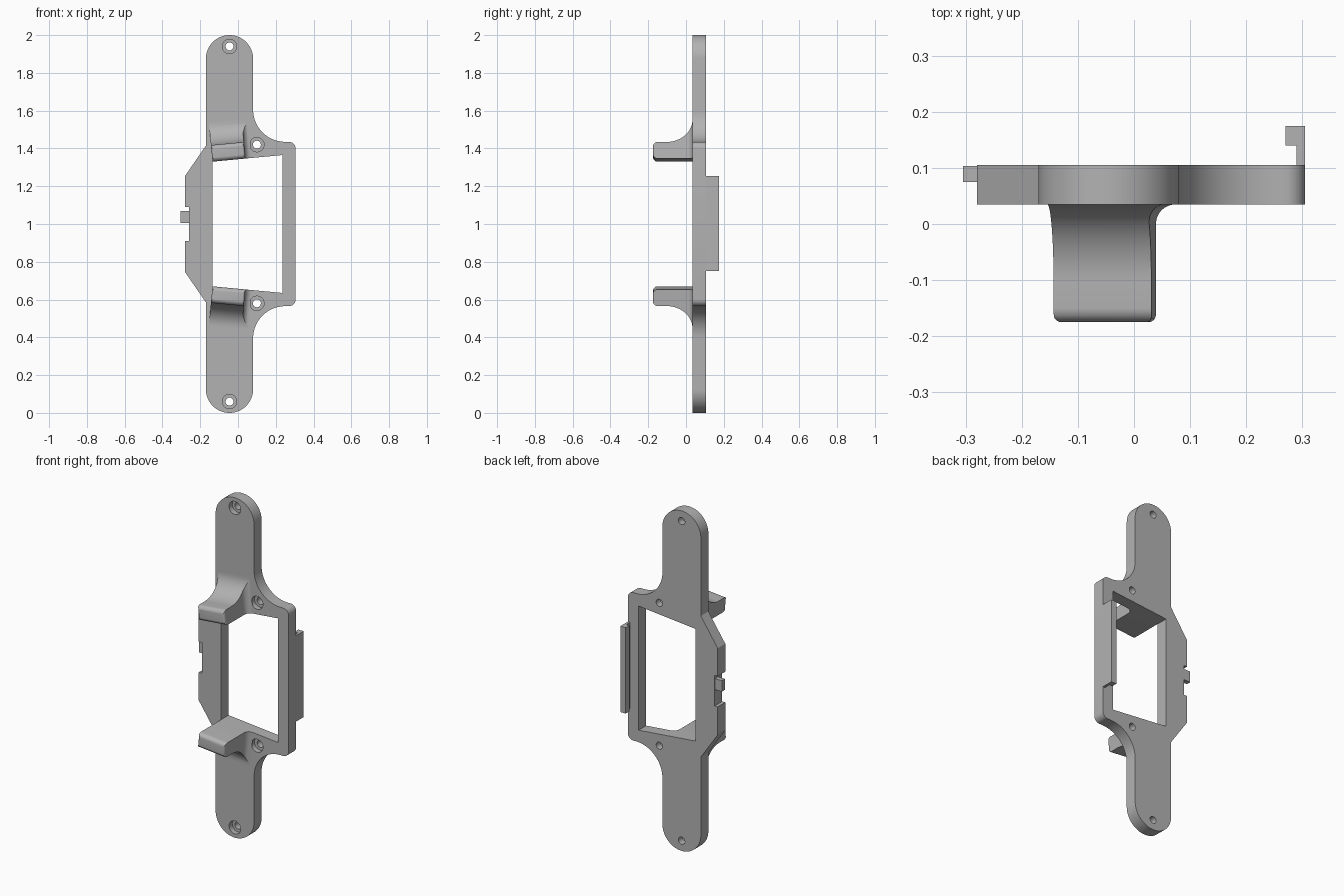
import bpy
import bmesh
from math import sin, cos, pi, radians, atan2
from mathutils import Matrix, Vector

cube = bpy.data.objects.get("Cube")
if cube:
    bpy.data.objects.remove(cube)

grey = bpy.data.materials.new("matte grey")
grey.use_nodes = True
COLOUR = (0.45, 0.45, 0.45, 1)
grey.diffuse_color = COLOUR
grey.node_tree.nodes["Principled BSDF"].inputs["Base Color"].default_value = COLOUR

FRONT, BACK = 0.035, 0.105   # plate faces along y
MID = 1.0                    # mirror height


def arc(cx, cy, rx, start, end, n=12, ry=None):
    """Points on a circular or elliptical arc, angles in degrees."""
    ry = rx if ry is None else ry
    angles = [radians(start + (end - start) * i / n) for i in range(n + 1)]
    return [(cx + rx * cos(a), cy + ry * sin(a)) for a in angles]


def prism(name, points, place, low, high):
    """Extrude a 2D outline; place(a, b, depth) gives the 3D position."""
    bm = bmesh.new()
    rings = [[bm.verts.new(place(a, b, d)) for a, b in points] for d in (low, high)]
    bm.faces.new(rings[0])
    bm.faces.new(rings[1][::-1])
    count = len(points)
    for i in range(count):
        j = (i + 1) % count
        bm.faces.new((rings[0][i], rings[1][i], rings[1][j], rings[0][j]))
    bmesh.ops.recalc_face_normals(bm, faces=bm.faces)
    mesh = bpy.data.meshes.new(name)
    bm.to_mesh(mesh)
    bm.free()
    mesh.materials.append(grey)
    obj = bpy.data.objects.new(name, mesh)
    bpy.context.collection.objects.link(obj)
    return obj


def on_xz(a, b, d):
    return (a, d, b)


def on_yz(a, b, d):
    return (d, a, b)


def on_xy(a, b, d):
    return (a, b, d)


def activate(obj):
    bpy.ops.object.select_all(action="DESELECT")
    obj.select_set(True)
    bpy.context.view_layer.objects.active = obj


def boolean(obj, tool, operation):
    activate(obj)
    mod = obj.modifiers.new("cut", "BOOLEAN")
    mod.operation, mod.object, mod.solver = operation, tool, "EXACT"
    bpy.ops.object.modifier_apply(modifier=mod.name)
    bpy.data.objects.remove(tool)


def smooth(obj):
    activate(obj)
    bpy.ops.object.shade_smooth_by_angle(angle=radians(25))


def box(name, x, y, z):
    outline = [(x[0], z[0]), (x[1], z[0]), (x[1], z[1]), (x[0], z[1])]
    return prism(name, outline, on_xz, *y)


def flip(points):
    return [(x, 2 * MID - z) for x, z in reversed(points)]


# Plate: upper half outline, clockwise from the notched left edge
upper = [(-0.26, 1.09), (-0.28, 1.09), (-0.28, 1.255), (-0.17, 1.415)]
upper += arc(-0.045, 1.875, 0.125, 180, 0, 40)
upper += arc(0.25, 1.605, 0.17, 180, 270, 20)
upper += arc(0.27, 1.4, 0.035, 90, 0, 8)
plate = prism("mounting_plate", upper + flip(upper), on_xz, FRONT, BACK)

# Window with slanted top and bottom edges
window = [(-0.135, 1.33), (0.235, 1.365)]
boolean(plate, prism("window_cutter", window + flip(window), on_xz, 0, 0.2), "DIFFERENCE")

# Counterbored screw holes
for x, z in ((-0.045, 1.94), (0.1, 1.42)):
    for height in (z, 2 * MID - z):
        for radius, depth in ((0.021, 0.2), (0.038, FRONT + 0.03)):
            circle = arc(x, height, radius, 0, 360, 32)[:-1]
            boolean(plate, prism("hole_cutter", circle, on_xz, 0, depth), "DIFFERENCE")
smooth(plate)

# Hook brackets: side profile intersected with a plan that flares at the plate
TIP, HEIGHT, WIDTH = -0.175, 0.088, 0.175
side = [(FRONT, 0)] + arc(TIP + 0.025, 0.025, 0.025, 270, 180, 8)
side += arc(TIP + 0.025, HEIGHT - 0.025, 0.025, 180, 90, 8)
side += arc(-0.105, HEIGHT + 0.12, 0.14, 270, 360, 24, 0.12)
plan = [(0, FRONT)] + arc(0.012, TIP + 0.012, 0.012, 180, 270, 6)
plan += arc(WIDTH - 0.012, TIP + 0.012, 0.012, 270, 360, 6)
plan += arc(WIDTH + 0.035, 0, 0.035, 180, 90, 12)
tilt = atan2(window[1][1] - window[0][1], window[1][0] - window[0][0])
to_window = (Matrix.Translation(Vector((window[0][0], 0, window[0][1])))
             @ Matrix.Rotation(-tilt, 4, "Y"))
mirror = Matrix.Translation((0, 0, 2 * MID)) @ Matrix.Scale(-1, 4, (0, 0, 1))
for name, matrix in (("upper_bracket", to_window), ("lower_bracket", mirror @ to_window)):
    bracket = prism(name, side, on_yz, -0.1, 0.4)
    boolean(bracket, prism("plan_cutter", plan, on_xy, -0.1, 0.4), "INTERSECT")
    bracket.data.transform(matrix)
    if matrix.is_negative:
        bracket.data.flip_normals()
    smooth(bracket)

# Latch rail behind the left edge, with an inward lip
rail = [(0.305, BACK), (0.305, 0.175), (0.27, 0.175), (0.27, 0.14), (0.29, 0.14), (0.29, BACK)]
prism("latch_rail", rail, on_xy, 0.75, 1.255)

# Small tab in the notch on the right edge
box("side_tab", (-0.305, -0.26), (0.075, 0.103), (1.005, 1.07))
